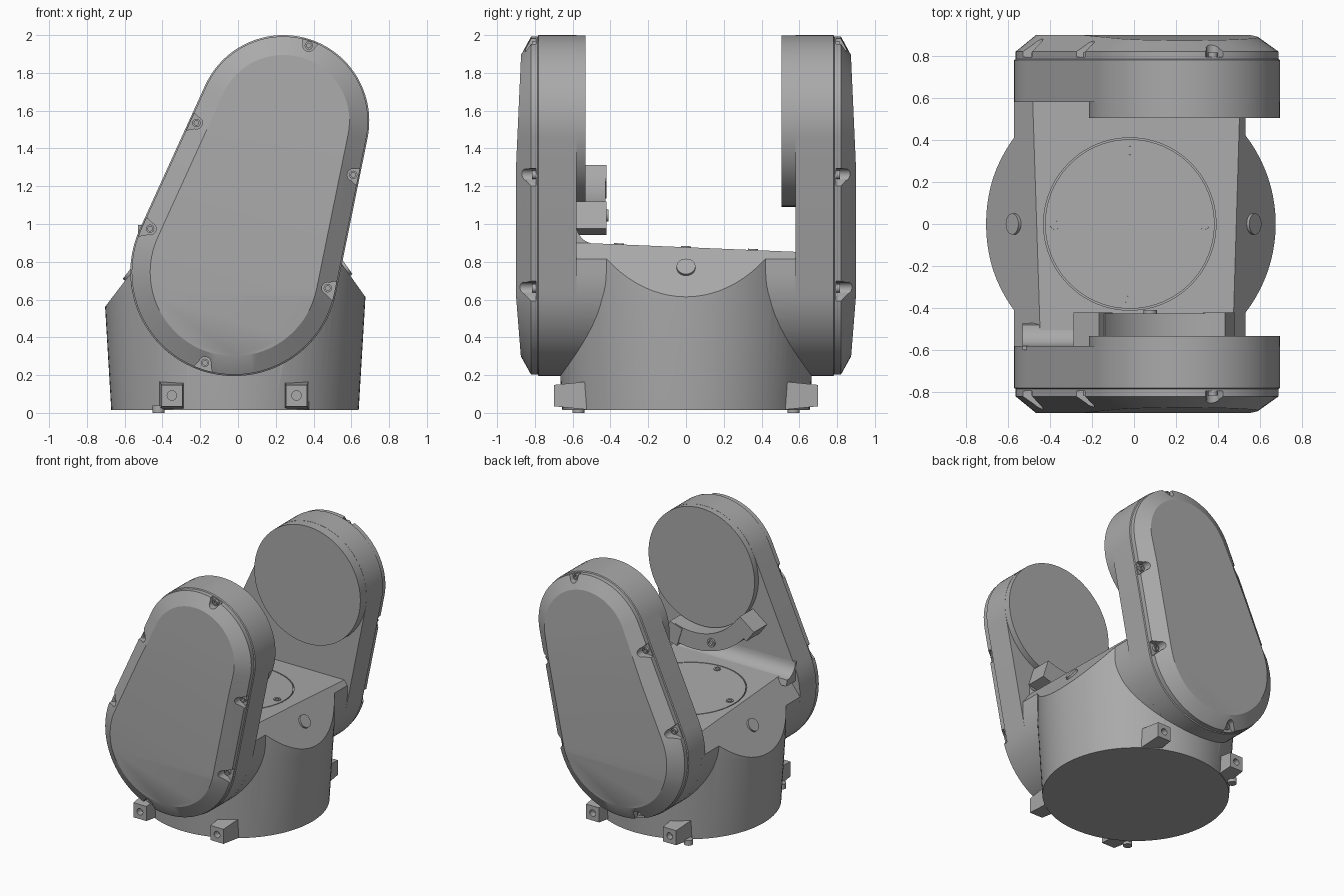
import bpy, bmesh, math
from math import sin, cos, pi
from mathutils import Vector, Matrix

if "Cube" in bpy.data.objects:
    bpy.data.objects.remove(bpy.data.objects["Cube"])

grey = bpy.data.materials.new("neutral grey")
grey.use_nodes = True
COL = (0.4, 0.4, 0.4, 1)
grey.diffuse_color = COL
grey.node_tree.nodes["Principled BSDF"].inputs["Base Color"].default_value = COL

LOW, LOW_R = Vector((-0.02, 0.745)), 0.55     # lower arm circle (x, z)
TOP, TOP_R = Vector((0.24, 1.545)), 0.455     # upper arm circle
AXIS = TOP - LOW
PHI = math.atan2(AXIS.y, AXIS.x)


def finish(bm, name):
    bmesh.ops.recalc_face_normals(bm, faces=bm.faces)
    me = bpy.data.meshes.new(name)
    bm.to_mesh(me)
    bm.free()
    me.materials.append(grey)
    ob = bpy.data.objects.new(name, me)
    bpy.context.collection.objects.link(ob)
    return ob


def loft(loops):
    """Skin a list of equal-length point loops and cap both ends."""
    bm = bmesh.new()
    rings = [[bm.verts.new(p) for p in loop] for loop in loops]
    n = len(rings[0])
    for a, b in zip(rings, rings[1:]):
        for i in range(n):
            j = (i + 1) % n
            bm.faces.new((a[i], a[j], b[j], b[i]))
    bm.faces.new(rings[0])
    bm.faces.new(rings[-1])
    return bm


def prism(profile, y0, y1):
    return loft([[(x, y, z) for x, z in profile] for y in (y0, y1)])


def arc(c, r, a0, a1, n):
    return [(c[0] + r * cos(a0 + (a1 - a0) * i / n),
             c[1] + r * sin(a0 + (a1 - a0) * i / n)) for i in range(n + 1)]


def arm_outline(inset):
    beta = math.acos((LOW_R - TOP_R) / AXIS.length)
    return (arc(TOP, TOP_R - inset, PHI - beta, PHI + beta, 40) +
            arc(LOW, LOW_R - inset, PHI + beta, PHI + 2 * pi - beta, 40))


def cylinder(name, loc, normal, r, h, hole=0, seg=24):
    """Short cylinder centred at loc, with an optional socket in its far end."""
    rr = [(r, -h / 2), (r, h / 2)]
    if hole:
        rr += [(hole, h / 2), (hole, 0)]
    bm = loft([[(a * cos(2 * pi * i / seg), a * sin(2 * pi * i / seg), z)
                for i in range(seg)] for a, z in rr])
    rot = Vector((0, 0, 1)).rotation_difference(Vector(normal)).to_matrix().to_4x4()
    bm.transform(Matrix.Translation(loc) @ rot)
    return finish(bm, name)


def boolean(ob, tool, op):
    m = ob.modifiers.new("cut", 'BOOLEAN')
    m.operation, m.object, m.solver = op, tool, 'EXACT'
    bpy.context.view_layer.objects.active = ob
    bpy.ops.object.modifier_apply(modifier=m.name)
    bpy.data.objects.remove(tool)


# ---- base: tapered drum joined to a cross barrel, trimmed by three planes
drum = loft([[(-0.016 + r * cos(2 * pi * i / 96), r * sin(2 * pi * i / 96), z)
              for i in range(96)] for r, z in ((0.655, 0.015), (0.69, 0.6), (0.69, 1.1))])
barrel = prism(arc(LOW, LOW_R, pi, 2 * pi, 48) + [(0.53, 1.1), (-0.57, 1.1)], -0.62, 0.62)
DECK_N = Vector((0, 0.042, 1)).normalized()
RIGHT_N = Vector((0.14, 0, 0.10)).normalized()
LEFT_N = Vector((-0.19, 0, 0.145)).normalized()
TRIMS = [((0, 0, 0.877), DECK_N), ((0.67, 0, 0.62), RIGHT_N), ((-0.705, 0, 0.56), LEFT_N)]
for bm in (drum, barrel):
    for co, no in TRIMS:
        res = bmesh.ops.bisect_plane(bm, geom=bm.verts[:] + bm.edges[:] + bm.faces[:],
                                     plane_co=co, plane_no=no, clear_outer=True)
        edges = [e for e in res["geom_cut"] if isinstance(e, bmesh.types.BMEdge)]
        bmesh.ops.contextual_create(bm, geom=edges)
base = finish(drum, "base")
boolean(base, finish(barrel, "barrel"), 'UNION')

# fine circular groove around the deck hatch
groove = bmesh.new()
rings = [[groove.verts.new((-0.02 + r * cos(2 * pi * i / 96), r * sin(2 * pi * i / 96),
                            z - 0.042 * r * sin(2 * pi * i / 96))) for i in range(96)]
         for r, z in ((0.403, 0.86), (0.41, 0.86), (0.41, 0.9), (0.403, 0.9))]
for k in range(4):
    a, b = rings[k], rings[(k + 1) % 4]
    for i in range(96):
        j = (i + 1) % 96
        groove.faces.new((a[i], a[j], b[j], b[i]))
boolean(base, finish(groove, "groove"), 'DIFFERENCE')

# hatch screws and side plugs
for i in range(4):
    x, y = -0.02 + 0.355 * cos(i * pi / 2), 0.355 * sin(i * pi / 2)
    cylinder("hatch_screw", (x, y, 0.877 - 0.042 * y), DECK_N, 0.026, 0.012, 0.015)
cylinder("right_plug", (0.565, 0, 0.767), RIGHT_N, 0.05, 0.03)
cylinder("left_plug", (-0.568, 0, 0.74), LEFT_N, 0.05, 0.03)

# concave fillet between deck and front arm
fillet = [(-0.60, 0.85), (-0.47, 0.85)] + [(-0.48 + 0.1 * cos(a), 0.995 + 0.1 * sin(a))
          for a in [-pi / 2 - k * pi / 16 for k in range(9)]] + [(-0.60, 0.995)]
finish(loft([[(x, y, z) for y, z in fillet] for x in (-0.53, 0.47)]), "deck_fillet")

# ---- mounting lugs with sockets, and locating pins
for s in (-1, 1):
    for x in (-0.35, 0.31):
        bm = loft([[(x - w, s * y, z0), (x + w, s * y, z0), (x + w, s * y, z1), (x - w, s * y, z1)]
                   for y, w, z0, z1 in ((0.5, 0.066, 0.015, 0.168), (0.7, 0.056, 0.035, 0.148))])
        lug = finish(bm, "mounting_lug")
        boolean(lug, cylinder("socket", (x, s * 0.69, 0.092), (0, s, 0), 0.025, 0.08), 'DIFFERENCE')
    cylinder("locating_pin", (-0.42, s * 0.57, 0.02), (0, 0, 1), 0.032, 0.04)

# ---- arms: body, stepped chamfered cover, screw notches, round joint pad
SCREWS = [(-0.22, 1.535), (0.375, 1.945), (0.61, 1.26), (-0.465, 0.975), (0.475, 0.66), (-0.175, 0.265)]
for s, side, pad in ((-1, "front", 0.533), (1, "back", 0.505)):
    bm = loft([[(x, s * y, z) for x, z in arm_outline(d)] for d, y in
               ((0, 0.58), (0, 0.78), (0.007, 0.785), (0.007, 0.82), (0.105, 0.9))])
    for z in (0.62, 1.3):
        bmesh.ops.bisect_plane(bm, geom=bm.verts[:] + bm.edges[:] + bm.faces[:],
                               plane_co=(0, 0, z), plane_no=(0, 0, 1))
    for v in bm.verts:                       # cover bows back toward both ends
        if abs(v.co.y) > 0.89:
            drop = max(0, 0.62 - v.co.z) * 0.08 + max(0, v.co.z - 1.3) * 0.045
            v.co.y -= s * drop
    arm = finish(bm, side + "_arm")
    for p in SCREWS:
        p = Vector(p)
        t = max(0, min(1, (p - LOW).dot(AXIS) / AXIS.length_squared))
        out = (p - LOW - AXIS * t).normalized()
        tan = Vector((-out.y, out.x))
        a = math.atan2(out.y, out.x)
        shape = arc(p, 0.032, a + pi / 2, a + 3 * pi / 2, 10)
        shape += [tuple(p + out * 0.1 - tan * 0.085), tuple(p + out * 0.1 + tan * 0.085)]
        boolean(arm, finish(prism(shape, s * 0.795, s * 1.0), "notch"), 'DIFFERENCE')
        cylinder(side + "_cover_screw", (p.x, s * 0.8, p.y), (0, s, 0), 0.022, 0.03, 0.012, 16)
    disc = arc(TOP, TOP_R - 0.001, 0, 2 * pi, 80)[:-1]
    finish(prism(disc, s * pad, s * 0.6), side + "_joint_pad")

# ---- clamp hugging the lower edge of the front joint pad
mid = PHI + pi
band = arc(TOP, 0.59, mid - 0.65, mid + 0.65, 32) + arc(TOP, 0.46, mid + 0.65, mid - 0.65, 32)
finish(prism(band, -0.59, -0.425), "clamp_band")
for sgn in (-1, 1):
    a = mid + sgn * 0.62
    r, t = Vector((cos(a), sin(a))), Vector((-sin(a), cos(a)))
    c = TOP + r * 0.54
    ear = [tuple(c + r * u * 0.075 + t * v * 0.055) for u, v in ((-1, -1), (1, -1), (1, 1), (-1, 1))]
    finish(prism(ear, -0.59, -0.42), "clamp_ear")
cylinder("clamp_screw", (TOP.x + 0.525 * cos(mid), -0.425, TOP.y + 0.525 * sin(mid)),
         (0, 1, 0), 0.032, 0.03, 0.018)

# smooth the round surfaces, keep edges crisp
bpy.ops.object.select_all(action='DESELECT')
for ob in bpy.data.objects:
    if ob.type == 'MESH' and grey.name in ob.data.materials:
        ob.select_set(True)
        bpy.context.view_layer.objects.active = ob
bpy.ops.object.shade_smooth_by_angle(angle=math.radians(25))
